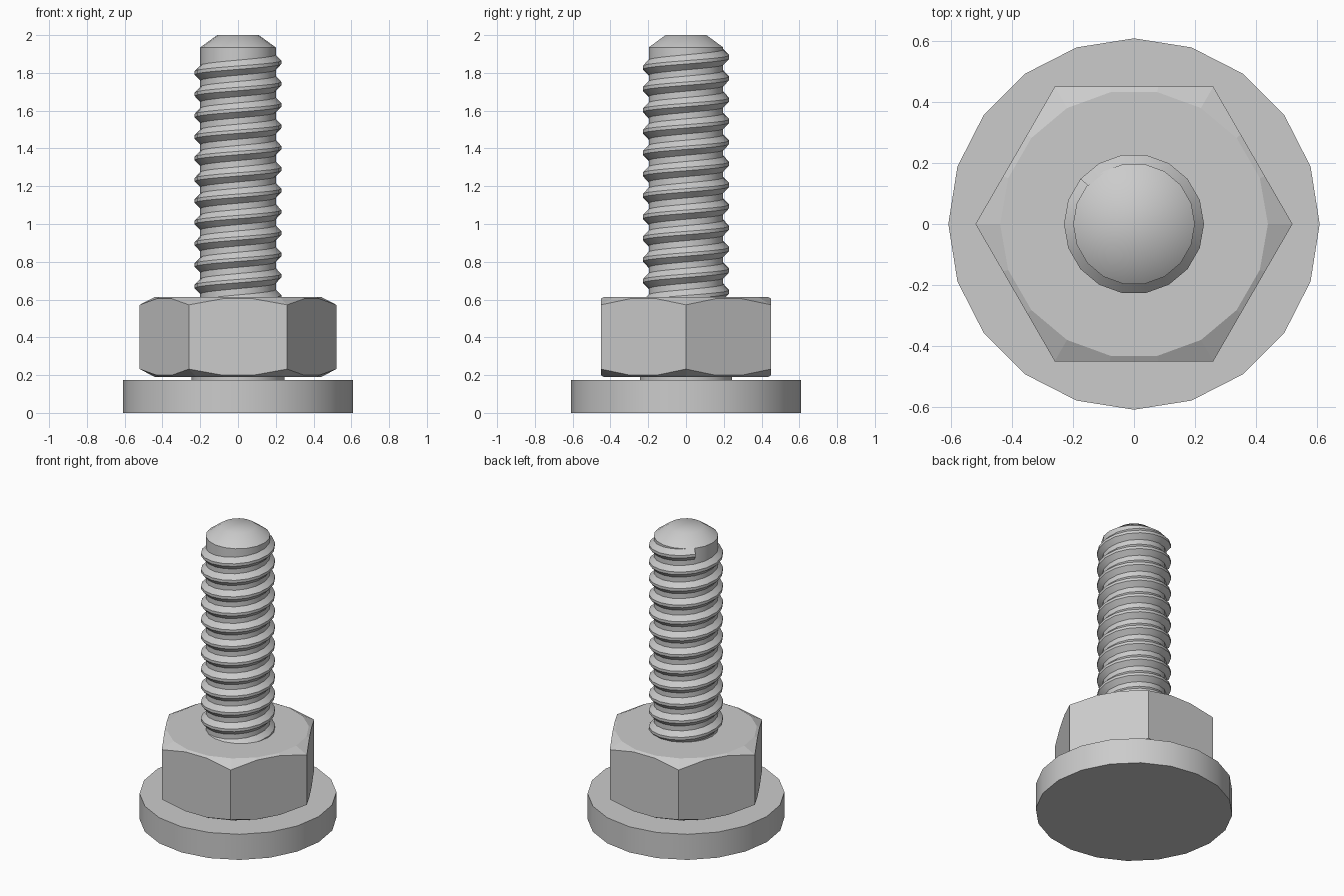
import bpy, bmesh, math

if "Cube" in bpy.data.objects:
    bpy.data.objects.remove(bpy.data.objects["Cube"])


def make(name, verts, faces, angle=None):
    me = bpy.data.meshes.new(name)
    me.from_pydata(verts, [], faces)
    bm = bmesh.new()
    bm.from_mesh(me)
    bmesh.ops.recalc_face_normals(bm, faces=bm.faces)
    bm.to_mesh(me)
    bm.free()
    ob = bpy.data.objects.new(name, me)
    bpy.context.collection.objects.link(ob)
    if angle:
        bpy.ops.object.select_all(action='DESELECT')
        ob.select_set(True)
        bpy.context.view_layer.objects.active = ob
        bpy.ops.object.shade_smooth_by_angle(angle=math.radians(angle))
    return ob


def loft(name, rings, angle=None):
    """Join equal-sized point rings into a closed skin with end caps."""
    n = len(rings[0])
    faces = [(k * n + i, k * n + (i + 1) % n, (k + 1) * n + (i + 1) % n, (k + 1) * n + i)
             for k in range(len(rings) - 1) for i in range(n)]
    faces += [tuple(range(n)), tuple(range((len(rings) - 1) * n, len(rings) * n))]
    return make(name, [p for r in rings for p in r], faces, angle)


def ring(n, radius, height):
    """radius and height are functions of the angle."""
    out = []
    for i in range(n):
        a = math.tau * i / n
        r = radius(a)
        out.append((r * math.cos(a), r * math.sin(a), height(r)))
    return out


def lathe(name, profile, n, angle):
    return loft(name, [ring(n, lambda a, r=r: r, lambda _, z=z: z) for r, z in profile], angle)


# flat round head and the collar under the nut
lathe("bolt_head", [(0.61, 0.005), (0.61, 0.175)], 20, 40)
bpy.data.objects["bolt_head"].data.vertices.foreach_get  # keep mesh data loaded
for v in bpy.data.objects["bolt_head"].data.vertices:
    v.co.z = max(0.0, v.co.z - 0.005) if v.co.z < 0.1 else v.co.z
lathe("collar", [(0.246, 0.17), (0.246, 0.2)], 18, 40)

# hexagonal nut, both ends cut by a cone
Z0, Z1, RC = 0.19, 0.614, 0.44


def hex_radius(a):
    return 0.451 / math.cos((a % (math.pi / 3)) - math.pi / 6)


loft("hex_nut", [
    ring(18, lambda a: RC, lambda r: Z0),
    ring(18, hex_radius, lambda r: Z0 + (r - RC) * 0.52),
    ring(18, hex_radius, lambda r: Z1 - (r - RC) * 0.52),
    ring(18, lambda a: RC, lambda r: Z1)])

# shank with a rounded tip
lathe("shank", [(0.2, 0.1), (0.2, 1.935), (0.11, 2.0)], 18, 50)

# right-handed helical thread
PITCH, N, START, END = 0.113, 18, 0.5, 1.9
steps = int((END - START) / PITCH * N)
section = [(0.195, -0.045), (0.23, -0.009), (0.23, 0.009), (0.195, 0.045)]
rings = []
for i in range(steps + 1):
    a = math.tau * i / N
    z = START + PITCH * i / N
    rings.append([(r * math.cos(a), r * math.sin(a), z + dz) for r, dz in section])
loft("thread", rings, 30)
